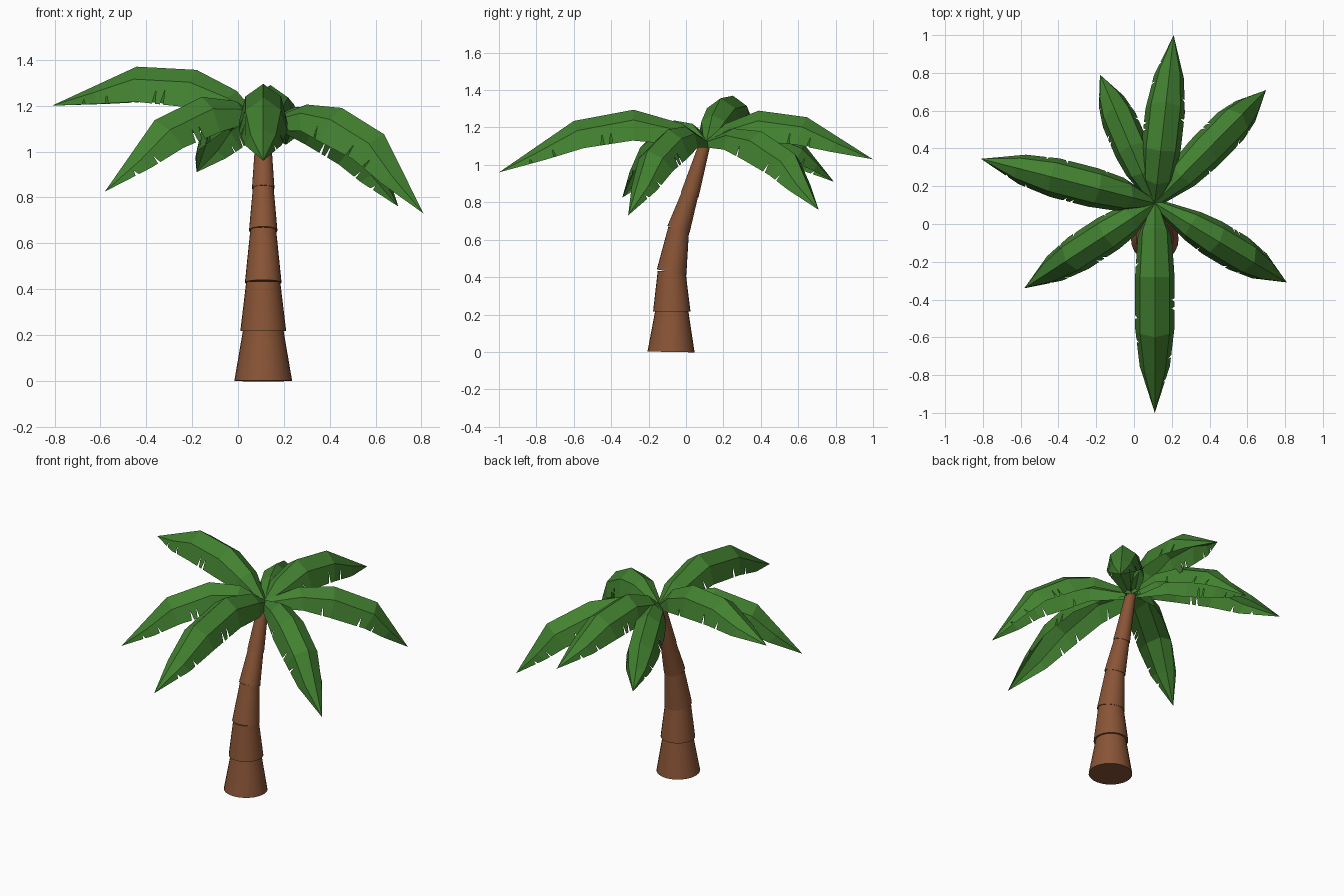
import bpy, bmesh, math
from mathutils import Vector

if "Cube" in bpy.data.objects:
    bpy.data.objects.remove(bpy.data.objects["Cube"])


def material(name, color):
    m = bpy.data.materials.new(name)
    m.diffuse_color = color
    m.use_nodes = True
    m.node_tree.nodes["Principled BSDF"].inputs["Base Color"].default_value = m.diffuse_color
    return m


BARK = material("bark", (0.25, 0.09, 0.037, 1))
GREEN = material("leaf_green", (0.055, 0.22, 0.03, 1))
CX = 0.11

# Trunk: stacked tapered segments that lean back; (y, z, bottom radius, top radius)
TRUNK = [(-0.08, 0.0, 0.126, 0.088), (-0.076, 0.217, 0.1, 0.074),
         (-0.077, 0.428, 0.08, 0.056), (-0.04, 0.655, 0.062, 0.045),
         (0.02, 0.84, 0.049, 0.03), (0.1, 1.11, 0, 0)]
for i, (seg, nxt) in enumerate(zip(TRUNK, TRUNK[1:])):
    a, b = Vector((CX, seg[0], seg[1])), Vector((CX, nxt[0], nxt[1]))
    d = b - a
    bpy.ops.mesh.primitive_cone_add(vertices=24, radius1=seg[2], radius2=seg[3],
                                    depth=d.length + 0.006, location=(a + b) / 2 + d.normalized() * 0.003)
    ob = bpy.context.object
    ob.name = f"trunk_segment_{i + 1}"
    ob.rotation_euler = (-math.atan2(d.y, d.z), 0, 0)
    ob.data.materials.append(BARK)
    bpy.ops.object.shade_smooth_by_angle(angle=math.radians(35))

# Leaf cross-sections from root to tip: (mid width, mid drop, edge width, edge drop)
SECTIONS = [(0.018, 0.01, 0.03, 0.04), (0.065, 0.04, 0.09, 0.12),
            (0.078, 0.055, 0.105, 0.165), (0.078, 0.055, 0.105, 0.155),
            (0.055, 0.03, 0.08, 0.085), (0, 0, 0, 0)]
# Torn slits: (side, strip) -> positions along that strip
SLITS = {(-1, 2): [0.45, 0.62], (-1, 4): [0.3], (1, 2): [0.8],
         (1, 3): [0.35], (1, 1): [0.7], (-1, 3): [0.75]}


def make_leaf(name, tip, ridge, size):
    root = Vector((CX, 0.11, 1.13))
    out = Vector((tip[0] - root.x, tip[1] - root.y, 0)).normalized()
    side = out.cross(Vector((0, 0, 1)))
    pts = [(0.0, 0.0)] + list(ridge)
    pts.insert(4, tuple((p + q) / 2 for p, q in zip(pts[3], pts[4])))
    pts = [root + out * r + Vector((0, 0, h)) for r, h in pts]
    bm = bmesh.new()
    spine = [bm.verts.new(p) for p in pts]
    for s in (-1, 1):
        mid, edge = [], []
        for i, (mw, md, ew, ed) in enumerate(SECTIONS):
            if i == len(pts) - 1:
                mid.append(spine[-1])
                edge.append(spine[-1])
                continue
            t = (pts[i + 1] - pts[max(i - 1, 0)]).normalized()
            down = t.cross(side).normalized()
            if down.z > 0:
                down = -down
            mid.append(bm.verts.new(pts[i] + (side * s * mw + down * md) * size))
            edge.append(bm.verts.new(pts[i] + (side * s * ew + down * ed) * size))

        def face(vs):
            vs = list(dict.fromkeys(vs))
            if len(vs) > 2:
                bm.faces.new(vs if s > 0 else vs[::-1])

        for i in range(len(pts) - 1):
            face([spine[i], mid[i], mid[i + 1], spine[i + 1]])
            # outer strip, with thin V-shaped tears in its rim
            rim = []
            for f in SLITS.get((s, i), []):
                e0, e1 = edge[i].co, edge[i + 1].co
                inner = mid[i].co.lerp(mid[i + 1].co, f - 0.05)
                cut = e0.lerp(e1, f).lerp(inner, 0.6)
                rim += [bm.verts.new(c) for c in (e0.lerp(e1, f - 0.035), cut, e0.lerp(e1, f + 0.035))]
            face([mid[i], edge[i]] + rim + [edge[i + 1], mid[i + 1]])
    me = bpy.data.meshes.new(name)
    bm.to_mesh(me)
    bm.free()
    me.materials.append(GREEN)
    bpy.context.collection.objects.link(bpy.data.objects.new(name, me))


# Leaves: name, tip position in plan, ridge as (distance out, height above root), width scale
LEAVES = [
    ("leaf_front", (0.11, -1.0), [(0.13, 0.09), (0.39, 0.165), (0.71, 0.105), (1.11, -0.17)], 1.0),
    ("leaf_front_right", (0.81, -0.31), [(0.22, 0.075), (0.40, 0.06), (0.615, -0.055), (0.815, -0.4)], 0.95),
    ("leaf_back_right", (0.70, 0.71), [(0.2, 0.065), (0.41, 0.05), (0.66, -0.07), (0.84, -0.37)], 0.95),
    ("leaf_back", (0.21, 1.0), [(0.1, 0.09), (0.28, 0.16), (0.54, 0.125), (0.895, -0.1)], 1.0),
    ("leaf_back_left", (-0.18, 0.79), [(0.17, 0.075), (0.33, 0.08), (0.55, 0.0), (0.74, -0.22)], 0.9),
    ("leaf_left", (-0.81, 0.345), [(0.12, 0.135), (0.30, 0.226), (0.57, 0.24), (0.95, 0.07)], 1.0),
    ("leaf_front_left", (-0.58, -0.34), [(0.14, 0.09), (0.32, 0.108), (0.565, 0.007), (0.825, -0.305)], 0.95),
]
for leaf in LEAVES:
    make_leaf(*leaf)
